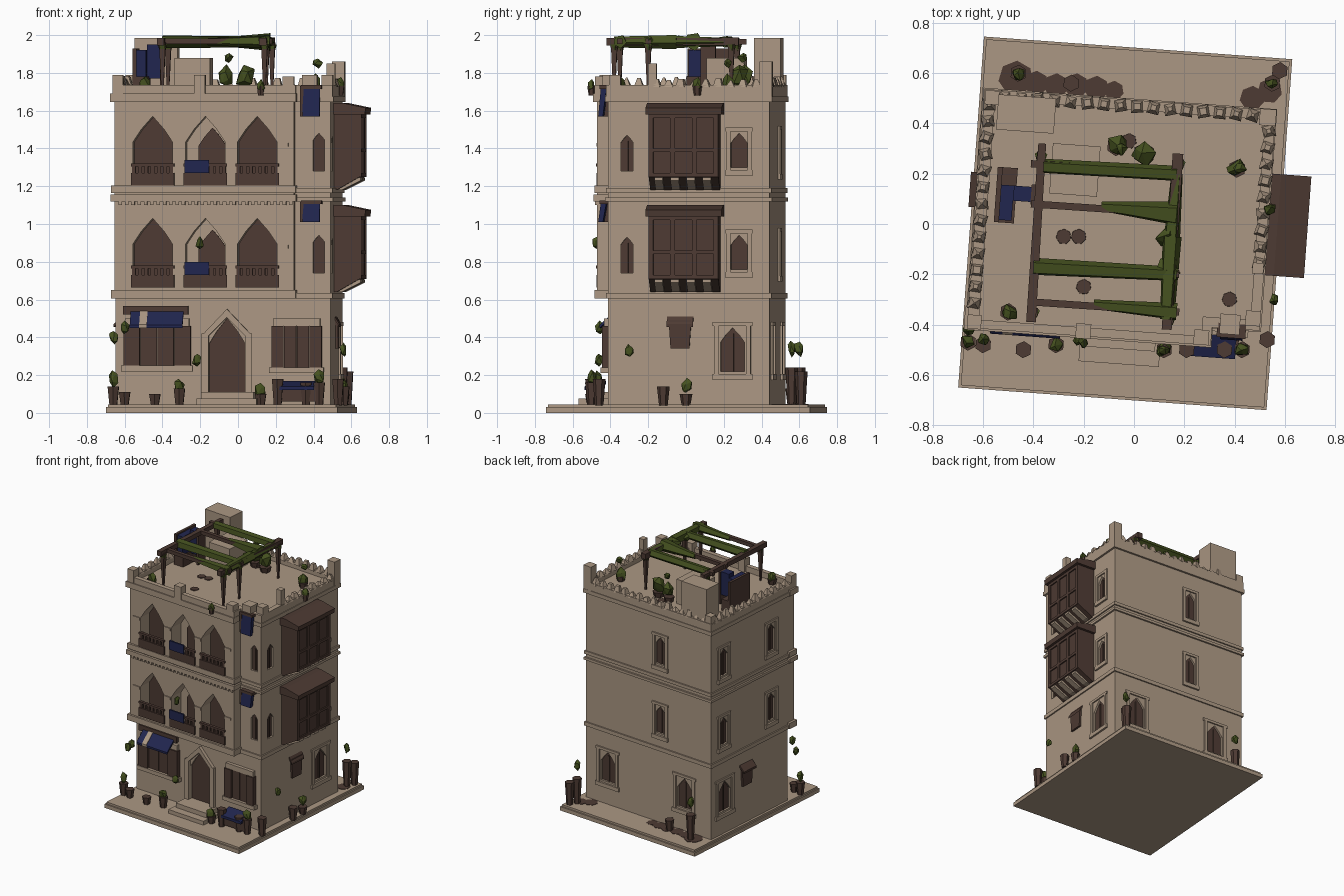
import bpy, bmesh, math, random
from mathutils import Matrix, Vector

if "Cube" in bpy.data.objects:
    bpy.data.objects.remove(bpy.data.objects["Cube"])

random.seed(4)
ROT = Matrix.Rotation(math.radians(-4.2), 4, 'Z')   # whole house stands slightly turned
U0, U1, V0, V1 = -.622, .52, -.377, .482            # wall planes of the main body

def material(name, rgb):
    m = bpy.data.materials.new(name)
    m.diffuse_color = (*rgb, 1)
    m.use_nodes = True
    m.node_tree.nodes["Principled BSDF"].inputs["Base Color"].default_value = m.diffuse_color
    return m

CREAM = material("sandstone", (.41, .312, .228))
BROWN = material("dark wood", (.075, .043, .033))
BLUE = material("indigo cloth", (.015, .019, .078))
GREEN = material("leaves", (.06, .083, .014))

def L(x, y):
    "world x, y to house x, y"
    p = ROT.inverted() @ Vector((x, y, 0))
    return p.x, p.y

def P(side, a, d, z):
    "point on a wall: a along it, d outwards"
    return Vector({'front': (a, V0 - d, z), 'back': (a, V1 + d, z),
                   'right': (U1 + d, a, z), 'left': (U0 - d, a, z)}[side])

def arch(a, w, z0, z1, rise=.6):
    h, zs = w / 2, z1 - w * rise
    return [(a - h, z0), (a + h, z0), (a + h, zs), (a + h * .57, zs + (z1 - zs) * .5), (a, z1),
            (a - h * .57, zs + (z1 - zs) * .5), (a - h, zs)]

class Part:
    def __init__(self, name, mat):
        self.name, self.mat, self.bm = name, mat, bmesh.new()
    def box(self, u0, u1, v0, v1, z0, z1):
        m = Matrix.Translation(((u0 + u1) / 2, (v0 + v1) / 2, (z0 + z1) / 2))
        bmesh.ops.create_cube(self.bm, size=1, matrix=m @ Matrix.Diagonal((u1 - u0, v1 - v0, z1 - z0, 1)))
    def solid(self, A, B):
        a, b = [self.bm.verts.new(p) for p in A], [self.bm.verts.new(p) for p in B]
        self.bm.faces.new(a)
        self.bm.faces.new(b[::-1])
        for i in range(len(a)):
            j = (i + 1) % len(a)
            self.bm.faces.new((a[j], a[i], b[i], b[j]))
    def plate(self, side, pts, d0, d1):               # outline on wall, pushed out
        self.solid([P(side, a, d0, z) for a, z in pts], [P(side, a, d1, z) for a, z in pts])
    def sweep(self, side, a0, a1, prof):              # (d, z) profile run along wall
        self.solid([P(side, a0, d, z) for d, z in prof], [P(side, a1, d, z) for d, z in prof])
    def rect(self, side, a0, a1, z0, z1, d0, d1):
        self.plate(side, [(a0, z0), (a1, z0), (a1, z1), (a0, z1)], d0, d1)
    def cone(self, u, v, z, r1, r2, h, n=6, turn=0):
        m = Matrix.Translation((u, v, z + h / 2)) @ Matrix.Rotation(turn, 4, 'Z')
        bmesh.ops.create_cone(self.bm, cap_ends=True, segments=n, radius1=r1, radius2=r2, depth=h, matrix=m)
    def beam(self, p, q, r1, r2, n=4):
        p, q = Vector(p), Vector(q)
        m = Matrix.Translation((p + q) / 2) @ (q - p).to_track_quat('Z', 'Y').to_matrix().to_4x4()
        m = m @ Matrix.Rotation(math.pi / 4, 4, 'Z')
        bmesh.ops.create_cone(self.bm, cap_ends=True, segments=n, radius1=r1, radius2=r2, depth=(q - p).length, matrix=m)
    def blob(self, u, v, z, r, h):
        m = Matrix.Translation((u, v, z)) @ Matrix.Diagonal((r, r, h, 1))
        for p in bmesh.ops.create_icosphere(self.bm, subdivisions=1, radius=1, matrix=m)['verts']:
            p.co += Vector([random.uniform(-.3, .3) * r for _ in range(3)])
    def done(self):
        bmesh.ops.recalc_face_normals(self.bm, faces=self.bm.faces)
        me = bpy.data.meshes.new(self.name)
        self.bm.transform(ROT)
        self.bm.to_mesh(me)
        me.materials.append(self.mat)
        ob = bpy.data.objects.new(self.name, me)
        bpy.context.collection.objects.link(ob)
        return ob

ground = Part("ground_slab", CREAM)
body, loggia = Part("main_walls", CREAM), Part("loggia_front", CREAM)
cut, shutters = Part("opening_cutter", CREAM), Part("window_shutters", BROWN)
frames, bands = Part("window_frames", CREAM), Part("floor_bands", CREAM)
wood, cloth = Part("woodwork", BROWN), Part("hanging_cloth", BLUE)
pots, leaves = Part("plant_pots", BROWN), Part("plant_leaves", GREEN)

# ground slab, worn edge and steps
ground.box(-.65, .58, -.70, .70, 0, .03)
ground.box(-.64, .57, -.69, .69, .025, .045)
ground.box(-.18, .14, -.56, V0, .04, .075)
ground.box(-.16, .12, -.50, V0, .04, .11)

# walls
body.box(U0, U1, V0, V1, .03, 1.69)
for z in (.62, 1.14):
    loggia.box(U0, .33, -.447, V0 + .005, z, z + .54 + (.01 if z > 1 else -.04))

# windows: recessed opening with a wooden plate and a stone surround
def window(side, a, w, z0, z1, frame=True, rise=.6):
    pts = arch(a, w, z0, z1, rise)
    cut.plate(side, pts, -.035, .1)
    shutters.plate(side, arch(a, w * 1.02, z0, z1, rise), -.05, -.015)
    shutters.rect(side, a - .006, a + .006, z0, z1 - .03, -.02, -.008)
    if frame:
        for s in (-1, 1):
            frames.rect(side, a + s * w * .68 - .012, a + s * w * .68 + .012, z0 - .03, z1 + .02, -.01, .01)
        frames.rect(side, a - w * .85, a + w * .85, z0 - .045, z0 - .015, -.01, .014)
        frames.rect(side, a - w * .85, a + w * .85, z1 + .01, z1 + .03, -.01, .01)

for dz in (0, .54):
    window('right', -.275, .065, .74 + dz, .93 + dz, False)
    window('right', .32, .085, .76 + dz, .94 + dz)
    window('front', .457, .06, .74 + dz, .94 + dz, False)
    window('back', -.16, .085, .74 + dz, .95 + dz)
    window('left', .34, .085, .74 + dz, .95 + dz)
    window('left', -.19, .085, .74 + dz, .95 + dz)
for side, a in (('right', .285), ('back', .32), ('back', -.38), ('left', .33)):
    window(side, a, .125, .22, .45)

# small ground windows with wooden hoods, left and right
for side, a, d in (('right', .007, .022), ('left', .09, .04)):
    wood.plate(side, [(a - .05, .34), (a + .05, .34), (a + .06, .49), (a - .06, .49)], -.01, .015)
    wood.sweep(side, a - .07, a + .07, [(0, .51), (d, .47), (d, .455), (0, .49)])

# pointed loggia arches with doors and railings
for dz in (0, .54):
    for i, a in enumerate((-.42, -.14, .135)):
        pts = arch(a, .21, .67 + dz, 1.03 + dz, .65)
        cut.plate('front', pts, -.04, .15)
        off = .03 if i == 1 else 0
        shutters.plate('front', arch(a + off, .21 - 2 * off, .67 + dz, 1.03 + dz - off * 2, .65), -.06, -.03)
        wood.rect('front', a - .115, a + .115, .665 + dz, .73 + dz, .058, .08)
        wood.rect('front', a - .115, a + .115, .765 + dz, .78 + dz, .06, .082)
        for k in range(7):
            b = a - .1 + k * .033
            wood.rect('front', b - .01, b + .01, .72 + dz, .77 + dz, .06, .075)
    for a in (-.56, -.28, -.0025, .27):                # pilaster capitals
        frames.rect('front', a - .03, a + .03, .87 + dz, .89 + dz, .06, .077)
    cloth.rect('front', -.25, -.12, .73 + dz, .80 + dz, .076, .088)

# door in its arched surround
cut.plate('front', arch(-.03, .19, .11, .50, .7), -.03, .1)
shutters.plate('front', arch(-.03, .194, .11, .50, .7), -.05, -.015)
for s in (-1, 1):
    frames.rect('front', -.03 + s * .115 - .018, -.03 + s * .115 + .018, .05, .42, -.01, .025)
    frames.plate('front', [(-.03 + s * .133, .41), (-.03 + s * .095, .41), (-.03, .505), (-.03, .55)], -.01, .025)

# shop fronts and awnings
for a0, a1, z0, z1 in ((-.58, -.22, .25, .46), (.205, .475, .24, .46)):
    frames.rect('front', a0 - .01, a1 + .01, z0 - .03, z0, -.01, .04)
    frames.rect('front', a0 + .01, a1 - .01, z1, z1 + .04, -.01, .025)
    for k in range(4):
        w = (a1 - a0) / 4
        wood.rect('front', a0 + k * w + .002, a0 + (k + 1) * w - .002, z0, z1, -.01, (.035, .02, .02, .035)[k])
awning = lambda p, a0, a1, e=0: p.sweep('front', a0, a1, [(0, .56 + e), (.10, .465 + e), (.10, .45), (0, .54)])
awning(cloth, -.54, -.26)
awning(frames, -.49, -.45, .004)
wood.rect('front', -.58, -.235, .52, .565, -.01, .025)
cloth.sweep('front', .25, .44, [(.03, .17), (.13, .14), (.13, .12), (.03, .15)])
wood.rect('front', .24, .45, .06, .13, .04, .11)

# lattice bay windows on the right wall
for z in (.64, 1.18):
    wood.rect('right', -.15, .22, z + .07, z + .42, -.01, .137)
    wood.sweep('right', -.165, .24, [(-.01, z + .46), (.05, z + .46), (.17, z + .435), (.165, z + .40), (-.01, z + .40)])
    wood.sweep('right', -.15, .22, [(-.01, z), (.015, z), (.137, z + .07), (-.01, z + .08)])
    for k in range(4):
        frames.sweep('right', -.12 + k * .085, -.075 + k * .085, [(0, z), (.04, z), (.14, z + .05), (.14, z + .065), (0, z + .065)])
        wood.rect('right', -.15 + k * .115, -.125 + k * .115, z + .07, z + .41, .13, .146)
    for h in (.07, .2, .38):
        wood.rect('right', -.15, .22, z + h, z + h + .02, .13, .146)

# stone bands and dentils
for z0, z1, e in ((.605, .635, .01), (1.12, 1.14, .013), (1.165, 1.19, .01), (1.645, 1.675, .015)):
    bands.box(U0 - e, U1 + e, V0 - e, V1 + e, z0, z1)
    bands.box(U0 - e - .008, .335 + e * .5, -.447 - e * 1.4, V0, z0, z1 + .015)
for k in range(28):
    bands.box(-.6 + k * .0335, -.582 + k * .0335, -.46, -.43, 1.10, 1.125)

# parapet, corner posts and broken crenels
parapet = Part("roof_parapet", CREAM)
parapet.box(U0 - .01, .34, -.46, V0, 1.66, 1.69)
for r in ((U0 - .01, .34, -.46, -.425), (.30, .34, -.46, -.355), (.30, U1 + .01, V0 - .01, V0 + .03),
          (U0 - .01, U0 + .035, -.46, V1 + .01), (U1 - .03, U1 + .01, V0, V1 + .01), (U0, U1, V1 - .03, V1 + .01)):
    parapet.box(*r, 1.66, 1.735)
for u, v, r, h in ((-.605, -.435, .028, 1.79), (U1 - .02, V1 - .02, .033, 1.86), (-.6, .46, .028, 1.79),
                   (U1 - .015, -.14, .022, 1.85), (-.17, -.44, .03, 1.79), (.30, -.43, .03, 1.78), (.41, -.37, .04, 1.79), (U1 - .02, -.34, .03, 1.79)):
    parapet.box(u - r, u + r, v - r, v + r, 1.66, h)
crenel = lambda u, v: parapet.cone(u, v, 1.725, .035, random.uniform(.003, .02), random.uniform(.035, .06), 4, random.uniform(.5, 1.1))
for k in range(16):
    crenel(-.55 + k * .066, V1 - .015)
for k in range(13):
    crenel(U0 + .012, -.36 + k * .066)
for k in range(9):
    crenel(U1 - .012, -.12 + k * .066)

# roof rooms and washing stand
parapet.box(-.575, -.345, .335, .475, 1.68, 1.985)
u, v = L(-.235, .215)
parapet.box(u - .095, u + .095, v - .1, v + .1, 1.68, 1.88)
u, v = L(-.51, .115)
wood.box(u - .04, u + .04, v - .11, v + .11, 1.68, 1.78)
wood.box(u - .04, u - .02, v - .11, v + .11, 1.77, 1.93)
cloth.box(u - .02, u + .03, v - .10, v + .04, 1.77, 1.92)
cloth.box(u + .03, u + .10, v - .02, v + .04, 1.77, 1.95)
wood.box(u + .10, u + .115, v - .03, v + .05, 1.70, 1.95)

# vine pergola
vine = Part("pergola_vines", GREEN)
R = lambda x, y, z: (*L(x, y), z)
wood.beam(R(-.365, .32, 1.965), R(-.41, -.39, 1.965), .022, .027)
wood.beam(R(.175, .28, 1.965), R(.13, -.42, 1.965), .03, .028)
for y, mid, r0, r1 in ((.22, -.36, .03, .032), (.06, -.13, .02, .05), (-.18, -.40, .036, .03), (-.33, -.16, .02, .036)):
    wood.beam(R(-.41, y + .02, 1.968), R(.18, y - .02, 1.968), .02, .02)
    vine.beam(R(mid, y + .01, 1.966), R(.17, y - .02, 1.966), r0, r1, 5)
vine.beam(R(.17, .2, 1.965), R(.15, -.05, 1.965), .024, .034, 5)
vine.beam(R(.15, -.05, 1.965), R(.13, -.38, 1.965), .04, .03, 5)
vine.blob(*R(.13, -.05, 1.96), .045, .028)
vine.blob(*R(.13, -.18, 1.96), .05, .028)
for x, y in ((-.37, .27), (-.4, -.35), (.18, .24), (.15, -.2), (.14, -.38)):
    wood.beam(R(x, y, 1.68), R(x, y, 1.96), .007, .024)
    vine.cone(*L(x, y), 1.87, .003, .026, .08, 5)

# roof plants and stains
for x, y, z, r in ((.41, .22, 1.74, .036), (-.07, .31, 1.78, .04), (.04, .28, 1.78, .045), (-.5, -.35, 1.74, .035), (.12, -.5, 1.73, .022), (.54, .06, 1.74, .025)):
    pots.cone(*L(x, y), 1.68, r * .7, r, .05)
    leaves.blob(*L(x, y), z, r, r * 1.4)
for x, y in ((-.2, -.25), (-.28, -.05), (-.22, -.05), (.38, -.3), (-.06, .31), (-.02, .33)):
    pots.cone(*L(x, y), 1.685, .032, .03, .010, 7)
leaves.blob(*L(.42, .22), 1.85, .025, .025)
leaves.blob(*L(-.05, .3), 1.88, .025, .022)

# pots around the house: x, y, height, leaf height
for x, y, h, g in ((-.66, -.47, .10, .18), (-.60, -.48, .07, 0), (-.44, -.5, .06, 0), (-.31, -.48, .09, .14), (.12, -.5, .06, .12), (.21, -.5, .14, 0),
                   (.36, -.5, .12, 0), (.43, -.5, .12, .19), (.53, -.46, .14, 0), (.56, -.12, .10, 0), (.56, 0, .06, .14),
                   (.55, .56, .2, .34), (.58, .61, .18, 0), (-.46, .6, .2, .34), (-.25, .56, .09, 0)):
    pots.cone(*L(x, y), .04, .023, .034, h)
    if g:
        leaves.blob(*L(x, y), g, .028, .04)
for x, y, z in ((-.66, -.42, .40), (-.22, -.46, .28), (-.60, -.46, .45), (.56, -.3, .33), (-.2, -.47, .90)):
    leaves.blob(*L(x, y), z, .022, .035)
for x, y, r in ((-.47, .58, .07), (-.39, .56, .05), (-.31, .55, .05), (-.23, .55, .05), (-.15, .54, .05), (-.08, .53, .04), (.47, .5, .05), (.54, .53, .05)):
    pots.cone(*L(x, y), .041, r, r, .007, 7)

# cloth hung on the corner bay
for z0, z1 in ((1.01, 1.12), (1.57, 1.73)):
    cloth.sweep('front', .375, .465, [(.01, z1), (.04, z1), (.055, z0), (.03, z0)])
    wood.rect('front', .365, .475, z1 - .015, z1 + .005, -.01, .047)
    wood.rect('front', .36, .378, z0, z1, -.01, .045)

objs = {p.name: p.done() for p in (ground, body, loggia, cut, shutters, frames, bands, wood, cloth, pots, leaves, parapet, vine)}
cutter = objs["opening_cutter"]
cutter.hide_render = True
cutter.hide_set(True)
for n in ("main_walls", "loggia_front"):
    m = objs[n].modifiers.new("openings", 'BOOLEAN')
    m.object, m.operation, m.solver = cutter, 'DIFFERENCE', 'EXACT'
